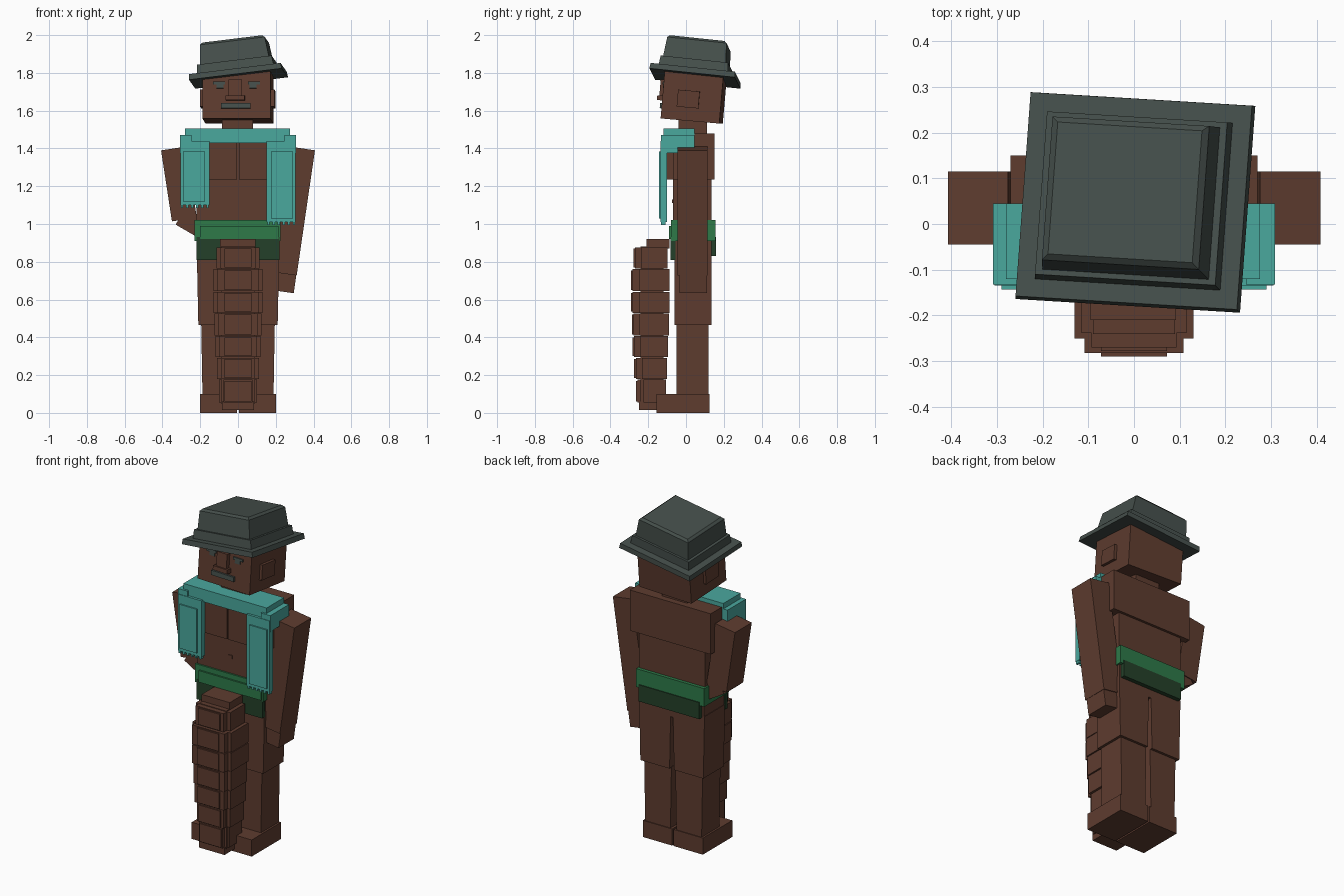
import bpy, bmesh
from math import radians
from mathutils import Matrix, Vector, Euler

cube = bpy.data.objects.get("Cube")
if cube:
    bpy.data.objects.remove(cube, do_unlink=True)


def material(name, rgb):
    lin = [((c / 255 + 0.055) / 1.055) ** 2.4 for c in rgb]
    m = bpy.data.materials.new(name)
    m.use_nodes = True
    m.diffuse_color = (*lin, 1)
    m.node_tree.nodes["Principled BSDF"].inputs["Base Color"].default_value = (*lin, 1)
    return m


WOOD = material("brown wood", (94, 60, 47))
TEAL = material("teal cloth", (74, 168, 158))
GREEN = material("belt green", (46, 122, 73))
DARK = material("dark green", (36, 64, 41))
FELT = material("grey felt", (69, 79, 75))


def frame(loc, deg):
    return Matrix.Translation(loc) @ Euler([radians(a) for a in deg]).to_matrix().to_4x4()


WORLD = Matrix()


def box(name, x, y, z, mat, at=WORLD, top=(1, 1)):
    """Box between ranges x, y, z in a frame; top scales the upper end."""
    bm = bmesh.new()
    bmesh.ops.create_cube(bm, size=1)
    mid = Vector([(r[0] + r[1]) / 2 for r in (x, y, z)])
    dim = Vector([r[1] - r[0] for r in (x, y, z)])
    for v in bm.verts:
        if v.co.z > 0:
            v.co.x *= top[0]
            v.co.y *= top[1]
        v.co = at @ (v.co * dim + mid)
    mesh = bpy.data.meshes.new(name)
    bm.to_mesh(mesh)
    bm.free()
    mesh.materials.append(mat)
    ob = bpy.data.objects.new(name, mesh)
    bpy.context.collection.objects.link(ob)
    return ob


def sided(s, a, b):
    return sorted((s * a, s * b))


# Legs and feet
for s, side in ((1, "left"), (-1, "right")):
    box(side + "_foot", sided(s, 0.005, 0.2), (-0.155, 0.125), (0, 0.1), WOOD)
    box(side + "_shin", sided(s, 0.02, 0.188), (-0.05, 0.12), (0.09, 0.47), WOOD, top=(1.08, 1))
    box(side + "_thigh", sided(s, 0.015, 0.21), (-0.06, 0.135), (0.465, 0.84), WOOD, top=(1.08, 1))

# Torso
box("pelvis", (-0.215, 0.215), (-0.06, 0.135), (0.78, 0.95), WOOD)
box("belly", (-0.22, 0.22), (-0.07, 0.135), (0.92, 1.25), WOOD)
box("chest", (-0.27, 0.27), (-0.07, 0.15), (1.235, 1.48), WOOD)
for s, side in ((1, "left"), (-1, "right")):
    box(side + "_pec", sided(s, 0.004, 0.22), (-0.1, -0.06), (1.235, 1.43), WOOD)
box("navel", (-0.012, 0.012), (-0.075, -0.069), (1.11, 1.13), WOOD)
box("neck", (-0.085, 0.08), (-0.04, 0.112), (1.44, 1.6), WOOD)

# Belt with hanging panels
box("belt", (-0.23, 0.225), (-0.08, 0.155), (0.91, 1.02), GREEN)
box("belt_front", (-0.2, 0.215), (-0.09, -0.07), (0.92, 0.99), GREEN)
box("front_panel", (-0.22, 0.22), (-0.083, -0.055), (0.81, 0.93), DARK)
box("back_panel", (-0.2, 0.205), (0.13, 0.16), (0.83, 0.93), DARK)

# Arms: the left one hangs, the right one bends to the hip
arm_y = (-0.045, 0.115)
left = frame((0.34, 0, 1.4), (0, 8.3, 0))
box("left_arm", (-0.065, 0.068), arm_y, (-0.67, 0), WOOD, left)
box("left_hand", (-0.045, 0.066), (-0.035, 0.11), (-0.765, -0.66), WOOD, left)
right = frame((-0.34, 0, 1.4), (0, -8.7, 0))
box("right_upper_arm", (-0.068, 0.065), arm_y, (-0.38, 0), WOOD, right)
elbow = frame((-0.305, 0, 1.04), (0, 30, 0))
box("right_forearm", (0, 0.17), (-0.04, 0.11), (-0.05, 0.05), WOOD, elbow)

# Scarf: yoke over the shoulders and two hanging ends with fringe
box("scarf_yoke", (-0.28, 0.275), (-0.12, 0.045), (1.43, 1.505), TEAL)
for s, side, low in ((1, "left", 1.01), (-1, "right", 1.1)):
    box(side + "_scarf_shoulder", sided(s, 0.245, 0.308), (-0.132, 0.045), (1.375, 1.472), TEAL)
    box(side + "_scarf_end", sided(s, 0.15, 0.305), (-0.135, -0.1), (low, 1.44), TEAL)
    box(side + "_scarf_trim", sided(s, 0.175, 0.29), (-0.143, -0.13), (low + 0.02, 1.385), TEAL)
    for i in range(6):
        x = 0.155 + i * 0.027
        box(f"{side}_scarf_tassel_{i}", sided(s, x, x + 0.013), (-0.133, -0.108),
            (low - 0.015, low + 0.01), TEAL)

# Head and face
head = frame((0, 0.04, 1.67), (-5, 0, -3))
box("head", (-0.18, 0.18), (-0.155, 0.157), (-0.125, 0.16), WOOD, head)
for s, side in ((1, "left"), (-1, "right")):
    box(side + "_ear", sided(s, 0.17, 0.197), (-0.075, 0.04), (-0.055, 0.035), WOOD, head)
    box(side + "_brow", sided(s, 0.06, 0.125), (-0.163, -0.15), (0.055, 0.07), FELT, head)
    box(side + "_eye", sided(s, 0.07, 0.105), (-0.16, -0.15), (0.035, 0.057), FELT, head)
box("nose", (-0.04, 0.03), (-0.18, -0.15), (-0.01, 0.08), WOOD, head)
box("nose_tip", (-0.055, 0.045), (-0.19, -0.15), (-0.03, -0.005), WOOD, head)
box("mouth", (-0.08, 0.075), (-0.17, -0.15), (-0.072, -0.045), FELT, head)

# Hat, tipped to one side
hat = frame((0, 0.05, 1.795), (-6, -7, -3.5))
box("hat_brim", (-0.248, 0.248), (-0.228, 0.228), (-0.025, 0.005), FELT, hat, (0.985, 0.985))
box("hat_band", (-0.205, 0.205), (-0.185, 0.185), (0, 0.055), FELT, hat, (0.97, 0.97))
box("hat_crown", (-0.184, 0.184), (-0.168, 0.168), (0.05, 0.16), FELT, hat, (0.94, 0.94))
box("hat_top", (-0.173, 0.173), (-0.158, 0.158), (0.16, 0.172), FELT, hat, (0.92, 0.92))

# Segmented column in front of the legs: height and half width of each block
blocks = [(0.055, 0.1), (0.18, 0.11), (0.295, 0.12), (0.41, 0.125),
          (0.53, 0.13), (0.645, 0.13), (0.765, 0.115), (0.88, 0)]
box("column_foot", (-0.085, 0.085), (-0.25, -0.12), (0.015, 0.06), WOOD)
for i, ((z, w), (z2, _)) in enumerate(zip(blocks, blocks[1:])):
    f = -0.29 + (0.13 - w) * 0.8
    b = -0.088 - (0.13 - w) * 0.6
    gap = 0.004
    box(f"column_block_{i}", (-w, w), (f + 0.04, b), (z, z2 - gap), WOOD)
    box(f"column_bevel_{i}", (-w + 0.022, w - 0.022), (f + 0.008, b - 0.05), (z, z2 - gap), WOOD)
    box(f"column_front_{i}", (-0.072, 0.072), (f, b - 0.05), (z + 0.006, z2 - 0.01), WOOD)
box("column_core", (-0.09, 0.09), (-0.24, -0.12), (0.05, 0.88), WOOD)
box("column_cap", (-0.095, 0.092), (-0.21, -0.088), (0.87, 0.92), WOOD)
